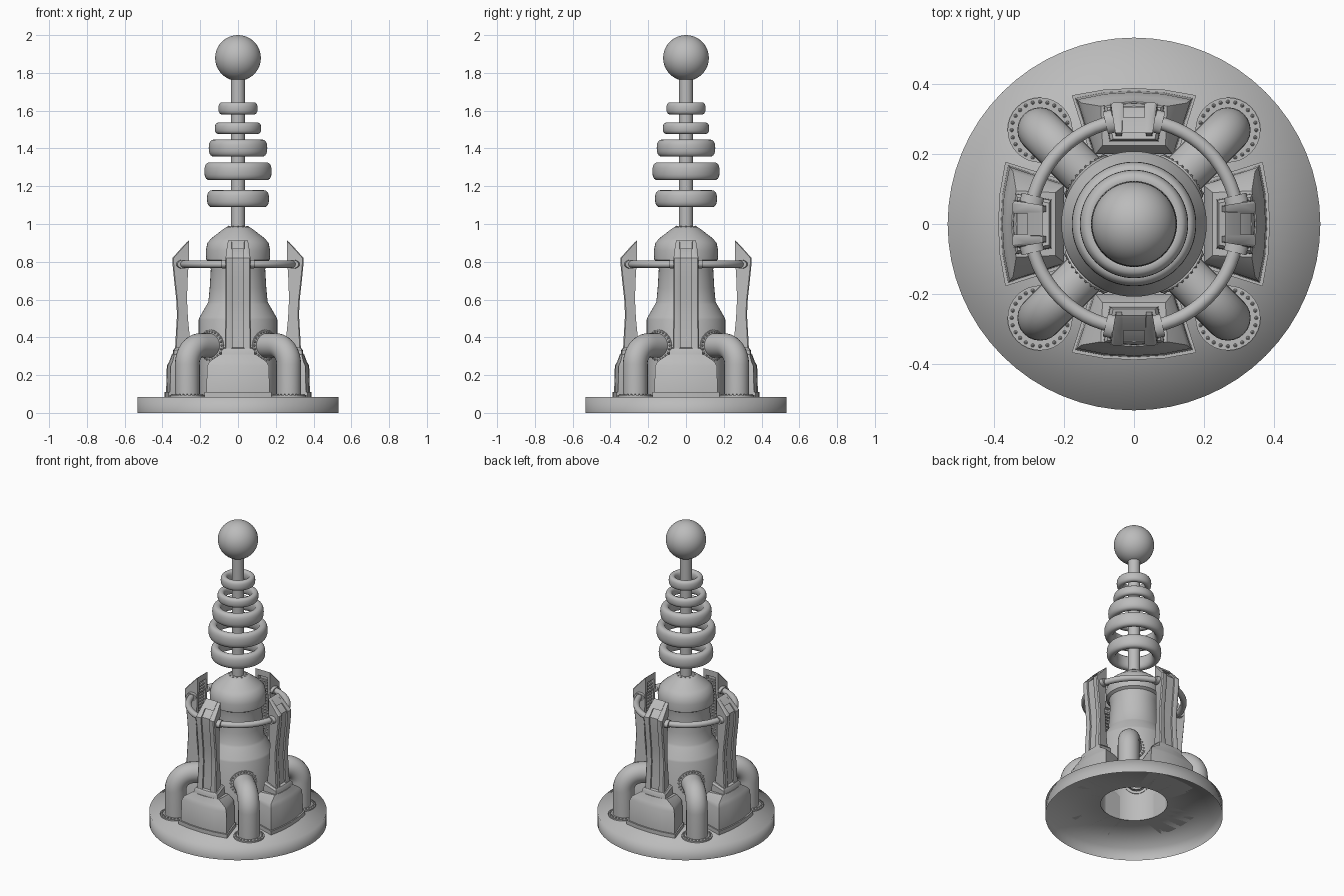
import bpy, bmesh, math
from mathutils import Matrix, Vector

old = bpy.data.objects.get("Cube")
if old:
    bpy.data.objects.remove(old, do_unlink=True)

grey = bpy.data.materials.new("plain_grey")
grey.use_nodes = True
grey.diffuse_color = (0.5, 0.5, 0.5, 1)
grey.node_tree.nodes["Principled BSDF"].inputs["Base Color"].default_value = (0.5, 0.5, 0.5, 1)


def finish(name, bm, angle=0, sharp=35):
    """Turn a bmesh into a smooth shaded object, spun about z by angle degrees."""
    bmesh.ops.recalc_face_normals(bm, faces=bm.faces)
    bm.transform(Matrix.Rotation(math.radians(angle), 4, "Z"))
    mesh = bpy.data.meshes.new(name)
    bm.to_mesh(mesh)
    bm.free()
    mesh.materials.append(grey)
    obj = bpy.data.objects.new(name, mesh)
    bpy.context.collection.objects.link(obj)
    bpy.ops.object.select_all(action="DESELECT")
    obj.select_set(True)
    bpy.context.view_layer.objects.active = obj
    bpy.ops.object.shade_smooth_by_angle(angle=math.radians(sharp))


def loft(bm, rings, caps=True, loop=False):
    """Skin a list of closed rings."""
    rows = [[bm.verts.new(p) for p in ring] for ring in rings]
    n = len(rows[0])
    pairs = list(zip(rows, rows[1:])) + ([(rows[-1], rows[0])] if loop else [])
    for a, b in pairs:
        for i in range(n):
            j = (i + 1) % n
            bm.faces.new((a[i], a[j], b[j], b[i]))
    if caps and not loop:
        bm.faces.new(rows[0])
        bm.faces.new(rows[-1])


def turns(n):
    return [2 * math.pi * i / n for i in range(n)]


def lathe(name, profile, loop=False, sharp=35):
    bm = bmesh.new()
    loft(bm, [[(r * math.cos(t), r * math.sin(t), z) for t in turns(64)] for r, z in profile], False, loop)
    finish(name, bm, sharp=sharp)


def squircle(v, power):
    return math.copysign(abs(v) ** power, v)


def band(name, outer, half_w, half_h, z, power):
    """Closed ring with a rounded section of the given half width and height."""
    lathe(name, [(outer - half_w + half_w * squircle(math.cos(t), power), z + half_h * squircle(math.sin(t), power))
                 for t in turns(20)], loop=True)


def tube(bm, path, r, n=24):
    """Open round tube following a path in the xz plane."""
    pts = [Vector(p) for p in path]
    rings = []
    for i, p in enumerate(pts):
        d = (pts[min(i + 1, len(pts) - 1)] - pts[max(i - 1, 0)]).normalized()
        side, up = Vector((0, 1, 0)), d.cross(Vector((0, 1, 0)))
        rings.append([p + r * (math.cos(t) * side + math.sin(t) * up) for t in turns(n)])
    loft(bm, rings, caps=False)


def rivets(bm, points, size=0.006):
    for p in points:
        bmesh.ops.create_icosphere(bm, subdivisions=1, radius=size, matrix=Matrix.Translation(p))


def flat_ring(x, z, r, n):
    return [(x + r * math.cos(t), r * math.sin(t), z) for t in turns(n)]


def wrapped_ring(vessel_r, z, r, n):
    """Circle of radius r laid on the wall of a vertical cylinder."""
    return [(math.sqrt(vessel_r ** 2 - (r * math.cos(t)) ** 2), r * math.cos(t), z + r * math.sin(t))
            for t in turns(n)]


# Base: a thin shell open underneath, with a central hole in its top
FLOOR = 0.085
lathe("base_disc", [(0.533, 0), (0.533, FLOOR), (0.2, FLOOR)], sharp=180)

# Central vessel
lathe("vessel", [(0.208, FLOOR), (0.208, 0.495), (0.203, 0.507), (0.164, 0.575), (0.157, 0.587),
                 (0.15, 0.66), (0.144, 0.76), (0.15, 0.8), (0.168, 0.81), (0.17, 0.86), (0.162, 0.9),
                 (0.14, 0.925), (0.075, 0.975), (0.06, 0.985), (0.03, 0.987)])
bm = bmesh.new()
rivets(bm, flat_ring(0, 0.985, 0.052, 12))
finish("vessel_cap_rivets", bm)

# Mast, floating rings and ball
lathe("mast", [(0.037, 0.96), (0.037, 1.78)])
for i, (z, outer, half_w, half_h) in enumerate([(1.134, 0.164, 0.028, 0.045), (1.279, 0.178, 0.028, 0.047),
                                                (1.402, 0.155, 0.028, 0.045), (1.507, 0.123, 0.021, 0.03),
                                                (1.612, 0.104, 0.021, 0.032)]):
    band(f"mast_ring_{i + 1}", outer, half_w, half_h, z, 0.82)
bm = bmesh.new()
bmesh.ops.create_uvsphere(bm, u_segments=48, v_segments=24, radius=0.121, matrix=Matrix.Translation((0, 0, 1.879)))
finish("ball", bm)

# Hoop joining the fins
band("hoop", 0.317, 0.019, 0.019, 0.787, 1)


def foot_ring(r_in, w_in, r_out, w_out, bulge, z_in, z_out):
    return [(r_in, -w_in, z_in), (r_out, -w_out, z_out), (r_out + bulge, -w_out * 0.5, z_out),
            (r_out + bulge * 1.3, 0, z_out), (r_out + bulge, w_out * 0.5, z_out),
            (r_out, w_out, z_out), (r_in, w_in, z_in)]


# Fin stations: inner radius, inner z, outer radius, outer z, outer half width
STATIONS = [(0.245, 0.3, 0.335, 0.3, 0.07), (0.255, 0.4, 0.33, 0.4, 0.069), (0.265, 0.5, 0.323, 0.52, 0.067),
            (0.27, 0.6, 0.327, 0.6, 0.067), (0.267, 0.7, 0.338, 0.7, 0.067), (0.262, 0.78, 0.346, 0.78, 0.067),
            (0.26, 0.82, 0.347, 0.82, 0.066), (0.26, 0.872, 0.305, 0.867, 0.06), (0.26, 0.912, 0.27, 0.905, 0.054)]


def foot_and_fin(side, angle):
    # Foot block with a thin flange, shouldered top and fin socket
    bm = bmesh.new()
    loft(bm, [foot_ring(0.2, 0.125, 0.368, 0.178, 0.016, z, z) for z in (FLOOR, 0.11)])
    loft(bm, [foot_ring(0.2, 0.115, 0.36, 0.168, 0.016, 0.11, 0.11),
              foot_ring(0.2, 0.112, 0.356, 0.163, 0.016, 0.25, 0.25),
              foot_ring(0.205, 0.106, 0.346, 0.15, 0.014, 0.265, 0.272),
              foot_ring(0.225, 0.09, 0.337, 0.095, 0.01, 0.3, 0.31)])
    loft(bm, [foot_ring(0.235, 0.07, 0.341, 0.088, 0.005, 0.29, 0.29),
              foot_ring(0.238, 0.068, 0.339, 0.086, 0.004, 0.35, 0.33),
              foot_ring(0.243, 0.06, 0.333, 0.076, 0.003, 0.362, 0.342)])
    finish(side + "_foot", bm, angle)

    # Fin: recessed web between two rails, with a flush cap
    bm = bmesh.new()
    loft(bm, [[(a + 0.02, -0.034, za), (b - 0.014, -0.034, zb), (b - 0.014, 0.034, zb), (a + 0.02, 0.034, za)]
              for a, za, b, zb, w in STATIONS[:-1]])
    loft(bm, [[(a, -0.036, za), (b, -0.033, zb), (b, 0.033, zb), (a, 0.036, za)]
              for a, za, b, zb, w in STATIONS[-2:]])
    for s in (-1, 1):
        loft(bm, [[(a, s * 0.034, za), (b - 0.003, s * 0.03, zb), (b, s * 0.036, zb), (b, s * (w - 0.006), zb),
                   (b - 0.006, s * w, zb), (a, s * 0.052, za)] for a, za, b, zb, w in STATIONS])
    finish(side + "_fin", bm, angle)

    # Ribs lining the inner channel
    bm = bmesh.new()
    for k in range(22):
        z = 0.4 + k * 0.021
        near = [q for q in STATIONS if q[1] <= z][-1]
        far = [q for q in STATIONS if q[1] > z][0]
        r = near[0] + (far[0] - near[0]) * (z - near[1]) / (far[1] - near[1])
        bmesh.ops.create_cube(bm, size=1, matrix=Matrix.Translation((r + 0.016, 0, z))
                              @ Matrix.Diagonal((0.014, 0.07, 0.011, 1)))
    finish(side + "_fin_ribs", bm, angle)

    # Flattened collars where the hoop enters the fin
    bm = bmesh.new()
    for s in (-1, 1):
        m = (Matrix.Rotation(s * math.radians(13.5), 4, "Z") @ Matrix.Translation((0.3, 0, 0.787))
             @ Matrix.Diagonal((0.033, 1, 0.023, 1)) @ Matrix.Rotation(math.pi / 2, 4, "X"))
        bmesh.ops.create_cone(bm, cap_ends=True, segments=20, radius1=1, radius2=1, depth=0.024, matrix=m)
    finish(side + "_hoop_collars", bm, angle)


for i, side in enumerate(("left", "back", "right", "front")):
    foot_and_fin(side, 90 * i)


def pipe(corner, angle):
    # Elbow pipe from base to vessel
    bm = bmesh.new()
    run, top, bend = 0.38, 0.357, 0.1
    arc = [(run - bend + bend * math.cos(t), 0, top - bend + bend * math.sin(t))
           for t in (math.pi / 2 * k / 10 for k in range(11))]
    tube(bm, [(run, 0, FLOOR)] + arc + [(0.185, 0, top)], 0.065)
    finish(corner + "_pipe", bm, angle)

    # Riveted flanges: flat on the base, wrapped on the vessel
    bm = bmesh.new()
    loft(bm, [flat_ring(run, FLOOR, 0.093, 32), flat_ring(run, 0.094, 0.093, 32),
              flat_ring(run, 0.094, 0.06, 32)], caps=False)
    rivets(bm, flat_ring(run, 0.095, 0.081, 24))
    loft(bm, [wrapped_ring(0.204, top, 0.084, 32), wrapped_ring(0.213, top, 0.084, 32),
              wrapped_ring(0.213, top, 0.062, 32)], caps=False)
    rivets(bm, wrapped_ring(0.213, top, 0.076, 24))
    finish(corner + "_pipe_flanges", bm, angle)


for i, corner in enumerate(("back_left", "back_right", "front_right", "front_left")):
    pipe(corner, 45 + 90 * i)
